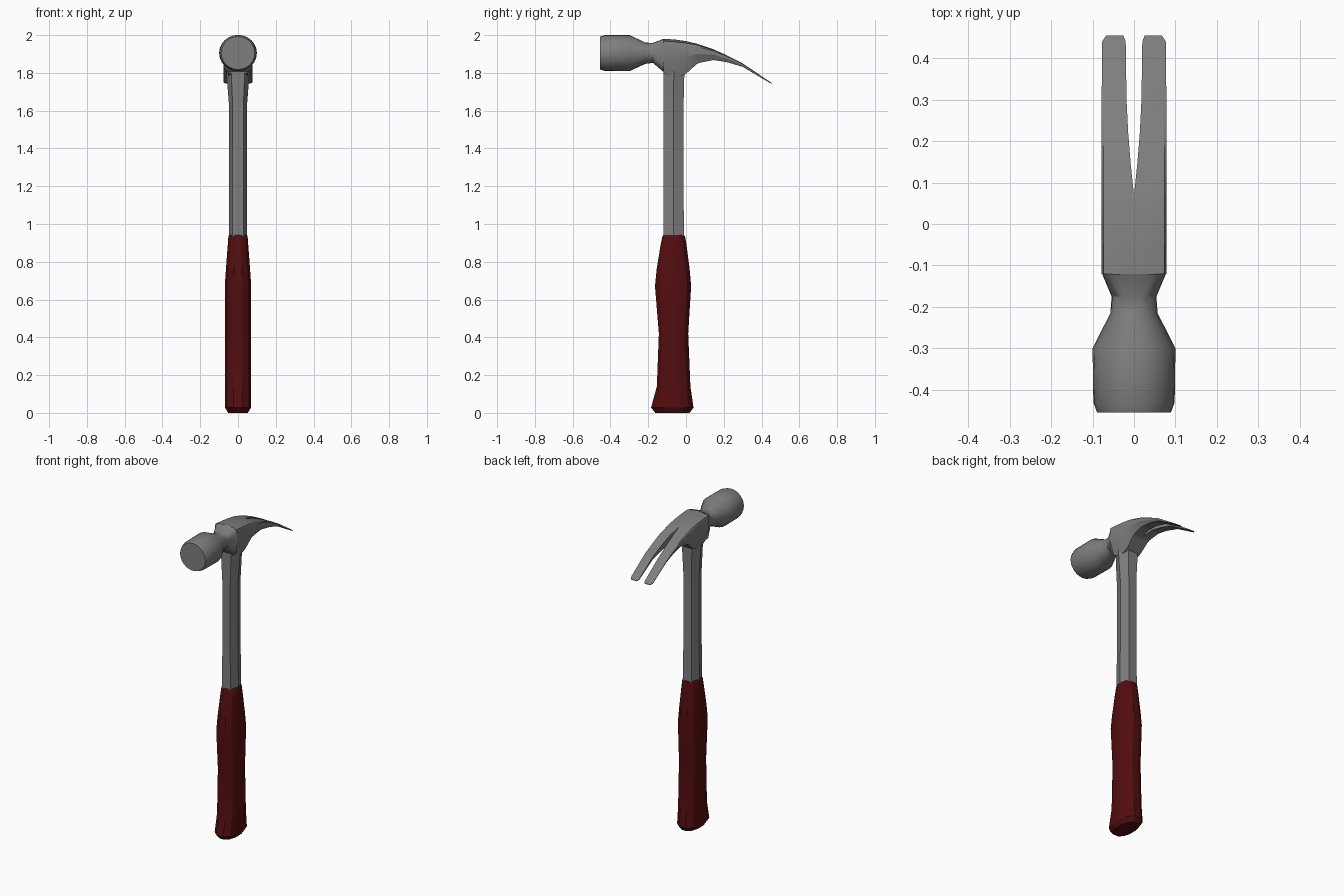
import bpy, bmesh, math

if "Cube" in bpy.data.objects:
    bpy.data.objects.remove(bpy.data.objects["Cube"])


def material(name, rgb):
    m = bpy.data.materials.new(name)
    m.diffuse_color = (*rgb, 1)
    m.use_nodes = True
    m.node_tree.nodes["Principled BSDF"].inputs["Base Color"].default_value = m.diffuse_color
    return m


STEEL = material("grey steel", (0.21, 0.21, 0.21))
RED = material("dark red rubber", (0.085, 0.004, 0.005))


def finish(bm, name, mat, angle):
    bmesh.ops.recalc_face_normals(bm, faces=bm.faces)
    me = bpy.data.meshes.new(name)
    bm.to_mesh(me)
    bm.free()
    me.materials.append(mat)
    ob = bpy.data.objects.new(name, me)
    bpy.context.collection.objects.link(ob)
    bpy.ops.object.select_all(action='DESELECT')
    ob.select_set(True)
    bpy.context.view_layer.objects.active = ob
    bpy.ops.object.shade_smooth_by_angle(angle=math.radians(angle))
    return ob


def loft(rings):
    """Skin a list of point rings and cap both ends."""
    bm = bmesh.new()
    vs = [[bm.verts.new(p) for p in r] for r in rings]
    n = len(rings[0])
    for a, b in zip(vs, vs[1:]):
        for i in range(n):
            j = (i + 1) % n
            bm.faces.new((a[i], a[j], b[j], b[i]))
    bm.faces.new(vs[0])
    bm.faces.new(vs[-1])
    return bm


def oval(n, power=1.0, offset=0.0):
    """Unit oval points; power below 1 makes it boxier."""
    out = []
    for i in range(n):
        t = 2 * math.pi * (i + offset) / n
        c, s = math.cos(t), math.sin(t)
        out.append((math.copysign(abs(c) ** power, c),
                    math.copysign(abs(s) ** power, s)))
    return out


# Rubber grip: z, half width, front y, back y
grip = [(0, .052, -.165, .022), (.028, .069, -.188, .043), (.14, .07, -.157, .026),
        (.42, .07, -.146, .014), (.67, .07, -.167, .03), (.76, .064, -.158, .022),
        (.88, .055, -.138, .006), (.935, .051, -.127, -.003), (.943, .046, -.12, -.012)]
rings = []
for z, w, f, b in grip:
    rings.append([(x * w, (f + b) / 2 + y * (b - f) / 2, z)
                  for x, y in oval(12, .85, .5)])
    # keep the full stated width despite the half-step rotation
    k = w / max(p[0] for p in rings[-1])
    rings[-1] = [(p[0] * k, p[1], p[2]) for p in rings[-1]]
finish(loft(rings), "grip", RED, 28)

# Six-sided steel shaft: z, half width, flat half width, front y, back y
shaft = [(.93, .048, .03, -.12, -.01), (1.15, .047, .028, -.118, -.013),
         (1.62, .047, .028, -.118, -.013), (1.76, .058, .034, -.12, -.01),
         (1.86, .066, .036, -.12, -.005)]
rings = []
for z, w, k, f, b in shaft:
    m = (f + b) / 2
    rings.append([(w, m, z), (k, b, z), (-k, b, z), (-w, m, z), (-k, f, z), (k, f, z)])
finish(loft(rings), "shaft", STEEL, 15)

# Striking head and neck: y, half width, half height, centre z, boxiness
head = [(-.455, .089, .087, 1.905, 1), (-.43, .098, .095, 1.905, 1),
        (-.30, .1, .096, 1.905, 1), (-.215, .057, .056, 1.904, 1),
        (-.175, .054, .053, 1.906, .85), (-.12, .077, .087, 1.893, .4)]
rings = [[(x * w, y, zc + s * h) for x, s in oval(24, p)] for y, w, h, zc, p in head]
finish(loft(rings), "striking_head", STEEL, 28)

# Claw half: y, top z, bottom z, outer, lower half width, half slot
claw = [(-.12, 1.98, 1.80, .078, .05, 0), (-.06, 1.977, 1.77, .078, .05, 0),
        (0, 1.968, 1.795, .078, .05, 0), (.055, 1.955, 1.845, .078, .055, 0),
        (.07, 1.95, 1.853, .078, .056, 0), (.145, 1.925, 1.868, .078, .062, .008),
        (.22, 1.891, 1.856, .078, .068, .014), (.30, 1.85, 1.832, .078, .073, .018),
        (.44, 1.756, 1.749, .077, .075, .02), (.455, 1.746, 1.743, .067, .066, .026)]
rings = []
for y, t, b, w, lw, s in claw:
    h = t - b
    rings.append([(s, y, t), (w - .005, y, t - .06 * h), (w, y, t - .15 * h),
                  (w, y, t - .5 * h), (lw, y, b), (s, y, b)])
bm = loft(rings)
# open the centre plane where both halves join
inner = [f for f in bm.faces if all(abs(v.co.x) < 1e-5 for v in f.verts)]
bm.normal_update()
bmesh.ops.recalc_face_normals(bm, faces=bm.faces)
bmesh.ops.delete(bm, geom=inner, context='FACES')
ob = finish(bm, "claw", STEEL, 20)
mod = ob.modifiers.new("mirror", 'MIRROR')
mod.use_clip = True
mod.merge_threshold = .0005
bpy.ops.object.modifier_move_to_index(modifier="mirror", index=0)
